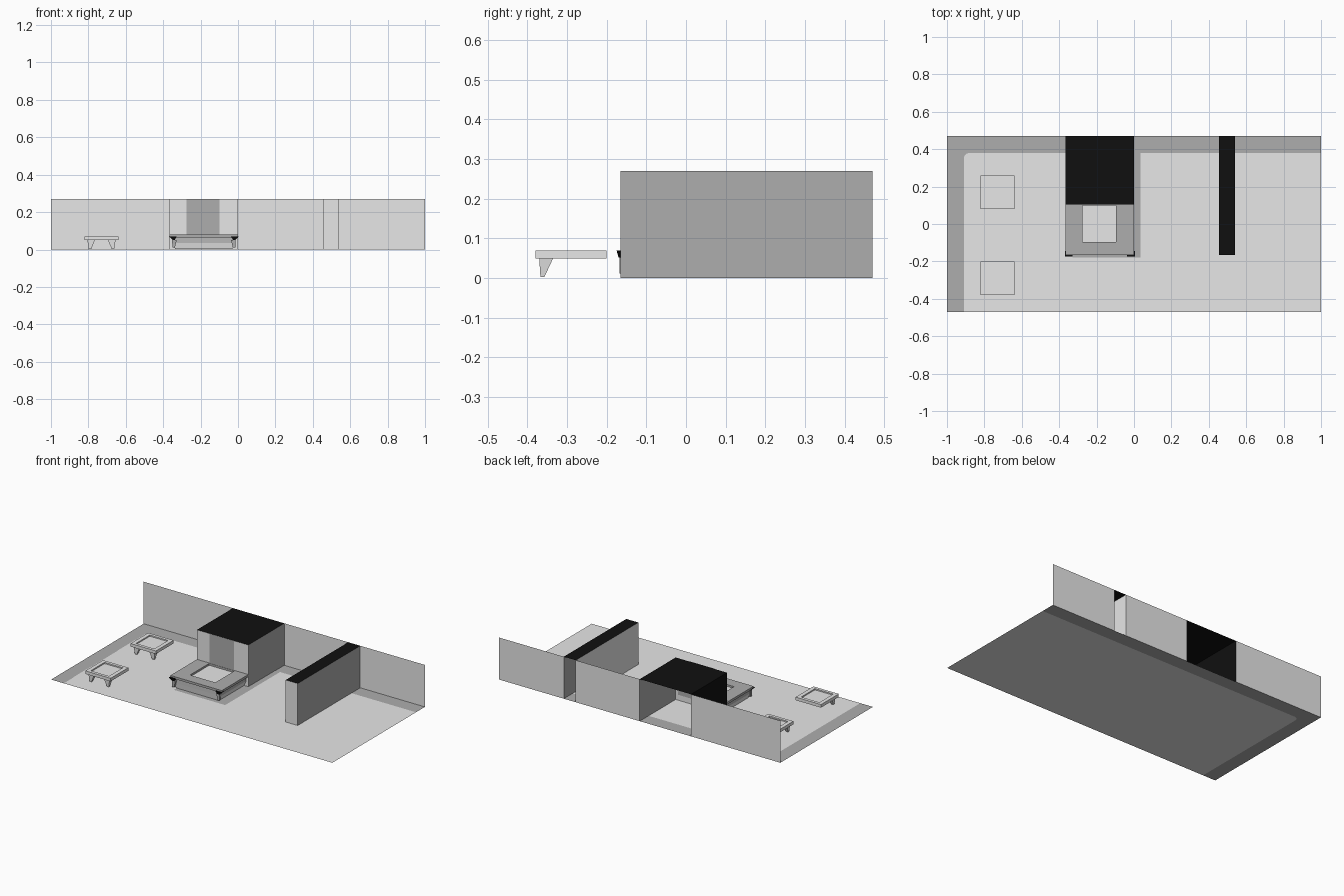
import bpy, bmesh, math

if "Cube" in bpy.data.objects:
    bpy.data.objects.remove(bpy.data.objects["Cube"])


def material(name, v):
    m = bpy.data.materials.new(name)
    m.diffuse_color = (v, v, v, 1)
    m.use_nodes = True
    m.node_tree.nodes["Principled BSDF"].inputs["Base Color"].default_value = m.diffuse_color
    return m


MATS = [material("light_grey", 0.8), material("mid_grey", 0.42), material("black", 0.005)]
LIGHT, MID, BLACK = 0, 1, 2


def build(name, faces):
    """Object from (material, corner points) faces."""
    bm = bmesh.new()
    for mat, pts in faces:
        f = bm.faces.new([bm.verts.new(p) for p in pts])
        f.material_index = mat
    bmesh.ops.remove_doubles(bm, verts=bm.verts, dist=0.0005)
    me = bpy.data.meshes.new(name)
    bm.to_mesh(me)
    bm.free()
    for m in MATS:
        me.materials.append(m)
    ob = bpy.data.objects.new(name, me)
    bpy.context.collection.objects.link(ob)
    return ob


def flat(x0, x1, y0, y1, z):
    return [(x0, y0, z), (x1, y0, z), (x1, y1, z), (x0, y1, z)]


def loft(mat, lo, hi, caps=True):
    """Side quads between two horizontal loops, with optional caps."""
    n = len(lo)
    out = [(mat, [lo[i], lo[(i + 1) % n], hi[(i + 1) % n], hi[i]]) for i in range(n)]
    if caps:
        out += [(mat, lo[::-1]), (mat, hi)]
    return out


def open_box(name, x0, x1, y0, y1, z1, left, right):
    """Block without back and bottom: light front, black top."""
    return build(name, [
        (LIGHT, [(x0, y0, 0), (x1, y0, 0), (x1, y0, z1), (x0, y0, z1)]),
        (left, [(x0, y1, 0), (x0, y0, 0), (x0, y0, z1), (x0, y1, z1)]),
        (right, [(x1, y0, 0), (x1, y1, 0), (x1, y1, z1), (x1, y0, z1)]),
        (BLACK, flat(x0, x1, y0, y1, z1))])


def tray(mat_rim, mat_in, x0, x1, y0, y1, z0, z1, hole, depth):
    """Slab with a sunken rectangle in its top."""
    hx0, hx1, hy0, hy1 = hole
    lo, hi = flat(x0, x1, y0, y1, z0), flat(x0, x1, y0, y1, z1)
    rim, pit = flat(hx0, hx1, hy0, hy1, z1), flat(hx0, hx1, hy0, hy1, z1 - depth)
    return (loft(mat_rim, lo, hi, False) + loft(mat_rim, hi, rim, False)
            + loft(mat_rim, rim, pit, False) + [(mat_in, pit), (mat_rim, lo[::-1])])


# floor: light field with rounded corner, mid-grey border along left and back
H, Y = 0.27, 0.47
R, cx, cy = 0.03, -0.88, 0.35
arc = [(cx - R * math.cos(i * math.pi / 8), cy + R * math.sin(i * math.pi / 8), 0) for i in range(5)]
build("floor", [
    (LIGHT, [(-0.91, -Y, 0), (1, -Y, 0), (1, 0.38, 0)] + arc[::-1]),
    (MID, [(-1, -Y, 0), (-0.91, -Y, 0)] + arc[:3] + [(-1, Y, 0)]),
    (MID, [(-1, Y, 0)] + arc[2:] + [(1, 0.38, 0), (1, Y, 0)])])

# darker floor around the hearth
build("hearth_surround", [
    (MID, flat(-0.33, 0.035, -0.18, 0.105, 0.002)),
    (MID, flat(0.0, 0.035, 0.105, 0.38, 0.002))])

# back wall in three stretches between the blocks
build("back_wall", [
    (LIGHT, [(a, Y, 0), (b, Y, 0), (b, Y, H), (a, Y, H)])
    for a, b in ((-1, -0.365), (0, 0.455), (0.54, 1))])

# chimney block, its front panel and the partition
open_box("chimney_block", -0.365, 0, 0.105, Y, H, BLACK, MID)
build("chimney_panel", [(MID, [(-0.275, 0.102, 0.05), (-0.1, 0.102, 0.05),
                               (-0.1, 0.102, H), (-0.275, 0.102, H)])])
open_box("partition", 0.455, 0.54, -0.165, Y, H, LIGHT, MID)

# hearth: tapered base, overhanging rim with sunken bed
build("hearth_base",
      loft(MID, flat(-0.35, -0.015, -0.155, 0.105, 0.035), flat(-0.345, -0.02, -0.15, 0.105, 0.065))
      + loft(LIGHT, flat(-0.335, -0.03, -0.15, 0.105, 0.002), flat(-0.35, -0.015, -0.155, 0.105, 0.035)))
build("hearth_rim", tray(MID, LIGHT, -0.365, 0, -0.165, 0.105, 0.065, 0.08,
                         (-0.275, -0.095, -0.095, 0.1), 0.012))

# black hooks and tapered feet at the front corners of the hearth
for side, name in ((-1, "left"), (1, "right")):
    def fx(d):
        return -0.1825 + side * d
    build("hearth_hook_" + name, loft(
        BLACK, flat(fx(0.155), fx(0.168), -0.17, -0.15, 0.052),
        flat(fx(0.145), fx(0.187), -0.175, -0.145, 0.07)))
    build("hearth_foot_" + name, loft(
        MID, flat(fx(0.155), fx(0.168), -0.168, -0.155, 0.012),
        flat(fx(0.145), fx(0.17), -0.168, -0.15, 0.052)))

# two small tables with tapered front legs and floor mats on both sides
for ty, tag in ((-0.29, "front"), (0.17, "back")):
    tx, r = -0.73, 0.09
    build("table_top_" + tag, tray(LIGHT, LIGHT, tx - r, tx + r, ty - r, ty + r, 0.05, 0.07,
                                   (tx - 0.065, tx + 0.065, ty - 0.07, ty + 0.07), 0.008))
    for side, name in ((-1, "left"), (1, "right")):
        build(f"table_leg_{tag}_{name}", loft(
            LIGHT, flat(tx + side * 0.055, tx + side * 0.068, ty - 0.077, ty - 0.067, 0.003),
            flat(tx + side * 0.035, tx + side * 0.075, ty - 0.08, ty - 0.045, 0.05)))
        x = tx + side * 0.135
        build(f"floor_mat_{tag}_{name}", [
            (LIGHT, flat(x - 0.045, x + 0.045, ty - r, ty + r, 0.002))])
